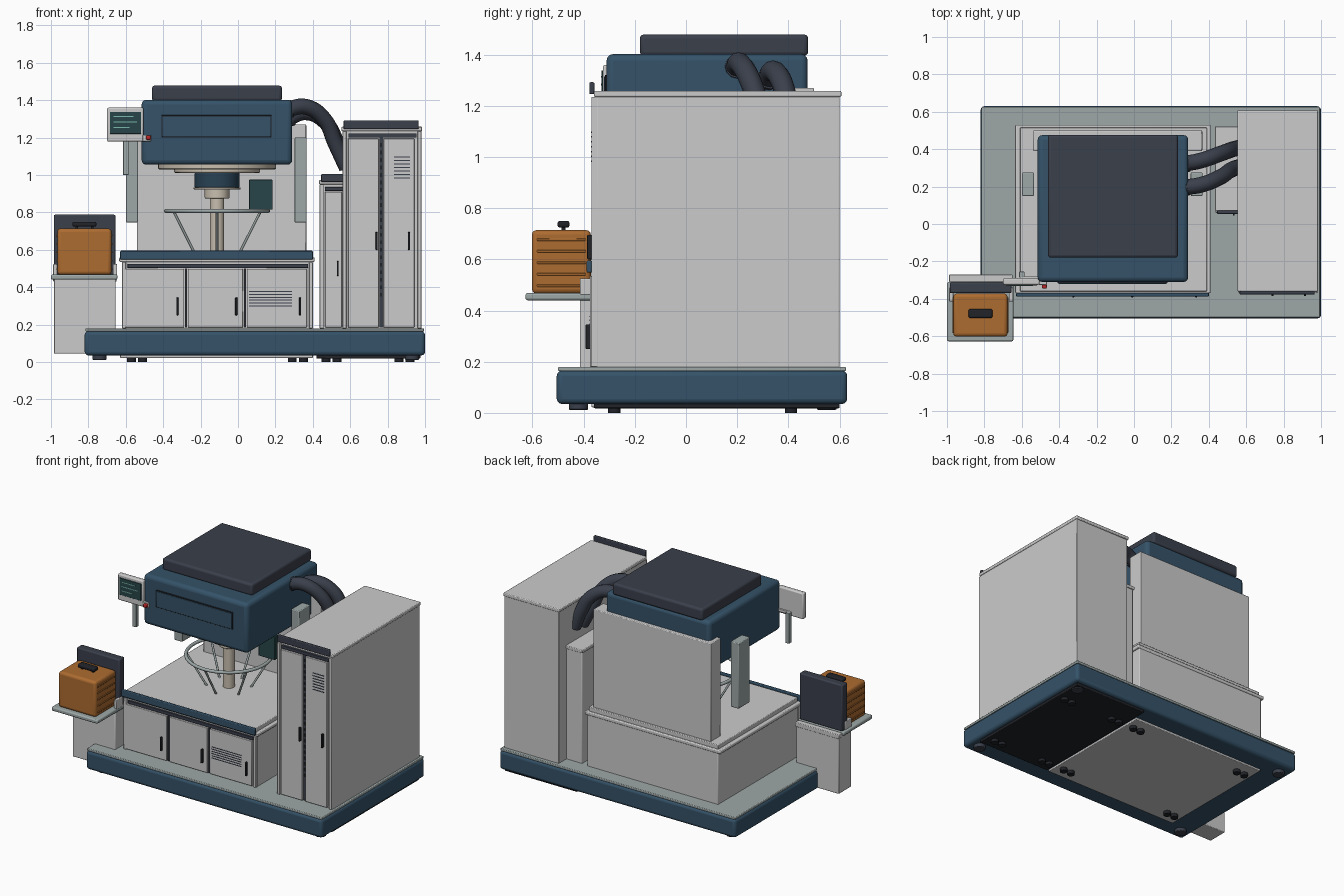
import bpy, bmesh
from math import cos, sin, tau
from mathutils import Vector

COLORS = {
    "light": (0.60, 0.62, 0.62), "sage": (0.34, 0.39, 0.39), "navy": (0.035, 0.085, 0.14),
    "deep": (0.022, 0.055, 0.09), "slate": (0.042, 0.05, 0.07), "black": (0.015, 0.017, 0.022),
    "orange": (0.42, 0.15, 0.03), "beige": (0.58, 0.52, 0.43), "teal": (0.02, 0.06, 0.065),
    "red": (0.5, 0.02, 0.02), "green": (0.2, 0.5, 0.42),
}
MATS = {}
for key, c in COLORS.items():
    MATS[key] = bpy.data.materials.new(key)
    MATS[key].diffuse_color = (*c, 1)


def finish(name, bm, mat, bevel=0, segs=2):
    bmesh.ops.recalc_face_normals(bm, faces=bm.faces)
    me = bpy.data.meshes.new(name)
    bm.to_mesh(me)
    bm.free()
    ob = bpy.data.objects.new(name, me)
    bpy.context.collection.objects.link(ob)
    me.materials.append(MATS[mat])
    if bevel:
        m = ob.modifiers.new("bevel", "BEVEL")
        m.width, m.segments, m.limit_method = bevel, segs, "ANGLE"
    bpy.context.view_layer.objects.active = ob
    ob.select_set(True)
    bpy.ops.object.shade_smooth_by_angle(angle=0.6)
    ob.select_set(False)
    return ob


def boxes(name, spans, mat, bevel=0, segs=2):
    """One object from a list of (x0, x1, y0, y1, z0, z1) boxes."""
    bm = bmesh.new()
    for x0, x1, y0, y1, z0, z1 in spans:
        vs = bmesh.ops.create_cube(bm, size=1)["verts"]
        for v in vs:
            v.co = ((x0 + x1) / 2 + v.co.x * (x1 - x0), (y0 + y1) / 2 + v.co.y * (y1 - y0),
                    (z0 + z1) / 2 + v.co.z * (z1 - z0))
    return finish(name, bm, mat, bevel, segs)


def box(name, x0, x1, y0, y1, z0, z1, mat="light", bevel=0.004, segs=2):
    return boxes(name, [(x0, x1, y0, y1, z0, z1)], mat, bevel, segs)


def discs(name, items, mat, bevel=0, n=40):
    """Upright cylinders from (x, y, z0, z1, radius)."""
    bm = bmesh.new()
    for x, y, z0, z1, r in items:
        vs = bmesh.ops.create_cone(bm, cap_ends=True, segments=n, radius1=r, radius2=r, depth=z1 - z0)["verts"]
        bmesh.ops.translate(bm, verts=vs, vec=(x, y, (z0 + z1) / 2))
    return finish(name, bm, mat, bevel)


def tube(name, paths, r, mat, smooth=True, cyclic=False):
    cu = bpy.data.curves.new(name, "CURVE")
    cu.dimensions, cu.bevel_depth, cu.bevel_resolution, cu.use_fill_caps = "3D", r, 4, True
    for pts in paths:
        s = cu.splines.new("BEZIER" if smooth else "POLY")
        pl = s.bezier_points if smooth else s.points
        pl.add(len(pts) - 1)
        for p, co in zip(pl, pts):
            if smooth:
                p.co = co
                p.handle_left_type = p.handle_right_type = "AUTO"
            else:
                p.co = (*co, 1)
        s.use_cyclic_u = cyclic
    ob = bpy.data.objects.new(name, cu)
    bpy.context.collection.objects.link(ob)
    cu.materials.append(MATS[mat])
    return ob


# Base plinth, deck and underside
box("base_plinth", -0.82, 1.0, -0.505, 0.63, 0.035, 0.165, "navy", 0.02, 3)
box("deck_plate", -0.815, 0.995, -0.50, 0.625, 0.163, 0.18, "sage", 0.004)
box("console_floor_panel", -0.63, 0.40, -0.37, 0.50, 0.022, 0.05, "light")
box("cabinet_floor_panel", 0.42, 0.975, -0.36, 0.60, 0.018, 0.05, "black")
discs("levelling_feet", [(x, y, 0.012, 0.05, 0.038) for x in (-0.74, 0.93) for y in (-0.42, 0.55)], "slate", 0.004, 24)
discs("floor_pads", [(x + d, y, 0, 0.024, 0.024) for x in (-0.57, 0.29, 0.47, 0.86) for d in (0, 0.06)
                     for y in (-0.28, 0.41)], "black", 0, 16)

# Console with three doors
box("console_body", -0.615, 0.395, -0.36, 0.525, 0.17, 0.54, "light")
box("console_top", -0.635, 0.41, -0.37, 0.53, 0.535, 0.56, "light", 0.006)
box("console_front_rail", -0.63, 0.40, -0.388, -0.368, 0.548, 0.595, "navy", 0.005)
box("console_worktop", -0.61, 0.39, -0.36, 0.515, 0.55, 0.588, "light")
box("console_shadow_strip", -0.59, 0.375, -0.372, -0.355, 0.503, 0.525, "slate", 0.002)
boxes("console_corner_posts", [(x, x + 0.02, -0.375, -0.35, 0.18, 0.535) for x in (-0.62, 0.38)], "light", 0.003)
doors = [(-0.605, -0.288), (-0.268, 0.027), (0.047, 0.368)]
boxes("console_doors", [(a, b, -0.376, -0.355, 0.185, 0.498) for a, b in doors], "light", 0.003)
boxes("console_door_gaps", [(x, x + 0.012, -0.368, -0.35, 0.185, 0.5) for x in (-0.284, 0.031)], "black")
boxes("console_door_handles", [(b - 0.042, b - 0.03, -0.392, -0.37, 0.25, 0.345) for a, b in doors], "black", 0.003)
boxes("console_vent", [(0.06, 0.29, -0.378, -0.37, 0.297 + i * 0.0155, 0.302 + i * 0.0155) for i in range(6)], "slate")

# Tall cabinet
box("tall_cabinet_body", 0.56, 0.98, -0.35, 0.60, 0.17, 1.24, "light")
box("tall_cabinet_lid", 0.553, 0.985, -0.36, 0.607, 1.235, 1.258, "light", 0.005)
box("tall_cabinet_header", 0.565, 0.965, -0.378, -0.358, 1.245, 1.292, "slate", 0.005)
box("tall_cabinet_shadow_strip", 0.59, 0.955, -0.366, -0.345, 1.20, 1.222, "slate", 0.002)
boxes("tall_cabinet_posts", [(x, x + 0.02, -0.37, -0.345, 0.18, 1.235) for x in (0.56, 0.96)], "light", 0.003)
boxes("tall_cabinet_doors", [(a, a + 0.165, -0.37, -0.345, 0.185, 1.195) for a in (0.588, 0.778)], "light", 0.003)
boxes("tall_cabinet_gap", [(0.756, 0.775, -0.358, -0.345, 0.185, 1.2)], "slate")
boxes("tall_cabinet_perforations", [(0.76, 0.771, -0.362, -0.355, 0.35 + i * 0.04, 0.37 + i * 0.04)
                                    for i in range(21)], "black")
boxes("tall_cabinet_handles", [(x, x + 0.012, -0.386, -0.365, 0.6, 0.695) for x in (0.735, 0.908)], "black", 0.003)
boxes("tall_cabinet_vent", [(0.835, 0.92, -0.372, -0.365, 0.98 + i * 0.019, 0.986 + i * 0.019) for i in range(7)], "slate")

# Short side cabinet
box("short_cabinet_body", 0.44, 0.57, 0.075, 0.515, 0.17, 0.955, "light")
box("short_cabinet_lid", 0.433, 0.57, 0.07, 0.522, 0.95, 0.972, "light")
box("short_cabinet_header", 0.445, 0.57, 0.053, 0.072, 0.962, 1.005, "slate")
box("short_cabinet_shadow_strip", 0.465, 0.56, 0.062, 0.08, 0.915, 0.935, "slate", 0.002)
boxes("short_cabinet_front", [(0.437, 0.458, 0.06, 0.08, 0.18, 0.95), (0.466, 0.555, 0.06, 0.08, 0.185, 0.91)], "light", 0.003)
box("short_cabinet_handle", 0.528, 0.538, 0.046, 0.065, 0.46, 0.54, "black", 0.003)

# Back column and side panels
box("back_column", -0.54, 0.365, 0.39, 0.50, 0.57, 1.27, "light", 0.005)
boxes("side_panels", [(x, x + 0.063, 0.15, 0.275, 0.745, 1.2) for x in (-0.598, 0.303)], "sage", 0.005)

# Overhead machine head
box("head_housing", -0.515, 0.29, -0.31, 0.475, 1.055, 1.402, "navy", 0.025, 3)
box("head_cap", -0.46, 0.235, -0.18, 0.477, 1.395, 1.478, "slate", 0.015, 3)
box("head_plate_frame", -0.41, 0.18, -0.316, -0.30, 1.2, 1.32, "black", 0.002)
box("head_plate", -0.404, 0.174, -0.32, -0.30, 1.206, 1.314, "navy", 0.002)

# Probe stack under the head
CX, CY = -0.112, 0.06
discs("probe_flange", [(CX, CY, 1.03, 1.06, 0.315), (CX, CY, 1.012, 1.032, 0.23)], "beige", 0.006, 64)
discs("probe_motor", [(CX, CY, 0.93, 1.015, 0.12)], "deep", 0.008)
discs("probe_motor_collar", [(CX, CY, 0.922, 0.934, 0.125)], "beige", 0.003)
discs("probe_neck", [(CX, CY, 0.875, 0.925, 0.066)], "beige", 0.004)
discs("probe_column", [(CX, CY, 0.58, 0.88, 0.038)], "beige")
angles = [tau * (i + 0.5) / 6 for i in range(6)]
ring = [(CX + 0.272 * cos(tau * i / 64), CY + 0.272 * sin(tau * i / 64), 0.808) for i in range(64)]
tube("guard_ring", [ring], 0.011, "sage", False, True)
tube("guard_ring_legs", [[(CX + r * cos(a), CY + r * sin(a), z) for r, z in ((0.268, 0.805), (0.23, 0.74), (0.14, 0.585))]
                         for a in angles], 0.007, "sage", False)
box("sensor_box", 0.06, 0.185, 0.14, 0.18, 0.815, 0.975, "teal", 0.003)

# Hoses from the head to the cabinets
hoses = [[(0.26, 0.195, 1.35), (0.36, 0.21, 1.365), (0.46, 0.25, 1.30), (0.52, 0.29, 1.17), (0.58, 0.31, 1.04)],
         [(0.26, 0.32, 1.30), (0.36, 0.34, 1.335), (0.46, 0.375, 1.29), (0.53, 0.40, 1.17), (0.57, 0.41, 1.06)]]
tube("cable_hoses", hoses, 0.042, "slate")
tube("hose_ribs", [[Vector(h[k]).lerp(Vector(h[k + 1]), -0.04), Vector(h[k]).lerp(Vector(h[k + 1]), 0.3)]
                   for h in hoses for k in (0,)], 0.047, "slate")

# Monitor on its post
box("monitor_case", -0.70, -0.505, -0.325, -0.29, 1.178, 1.36, "light", 0.008)
box("monitor_screen", -0.685, -0.518, -0.33, -0.31, 1.22, 1.338, "teal", 0.002)
boxes("screen_lines", [(-0.665, b, -0.332, -0.325, z, z + 0.006) for b, z in ((-0.56, 1.31), (-0.54, 1.28), (-0.58, 1.25))], "green")
box("monitor_post", -0.615, -0.585, -0.285, -0.255, 1.0, 1.21, "sage", 0.003)
box("monitor_arm", -0.61, -0.50, -0.30, -0.28, 1.19, 1.21, "light", 0.003)
box("stop_button_bracket", -0.51, -0.465, -0.325, -0.305, 1.18, 1.215, "light", 0.003)
box("stop_button", -0.492, -0.466, -0.345, -0.32, 1.188, 1.212, "red", 0.006)

# Side stand with orange case
box("stand_pedestal", -0.985, -0.655, -0.415, -0.275, 0.045, 0.445, "light", 0.005)
box("stand_rear_ledge", -0.988, -0.65, -0.31, -0.27, 0.43, 0.46, "light", 0.004)
box("stand_shelf", -1.0, -0.645, -0.627, -0.31, 0.44, 0.468, "sage", 0.008)
boxes("stand_brackets", [(x, x + 0.022, -0.415, -0.34, 0.46, 0.525) for x in (-0.988, -0.668)], "light", 0.004)
box("stand_back_board", -0.985, -0.655, -0.37, -0.312, 0.465, 0.788, "slate", 0.008)
box("case_body", -0.966, -0.676, -0.602, -0.372, 0.466, 0.714, "orange", 0.018, 3)
boxes("case_side_ribs", [(x, x + 0.01, -0.582, -0.392, 0.492 + i * 0.045, 0.502 + i * 0.045)
                         for x in (-0.971, -0.681) for i in range(5)], "orange", 0.003)
box("case_handle", -0.885, -0.757, -0.502, -0.455, 0.724, 0.75, "black", 0.008)
boxes("case_handle_posts", [(x, x + 0.015, -0.487, -0.47, 0.70, 0.735) for x in (-0.87, -0.787)], "black")
